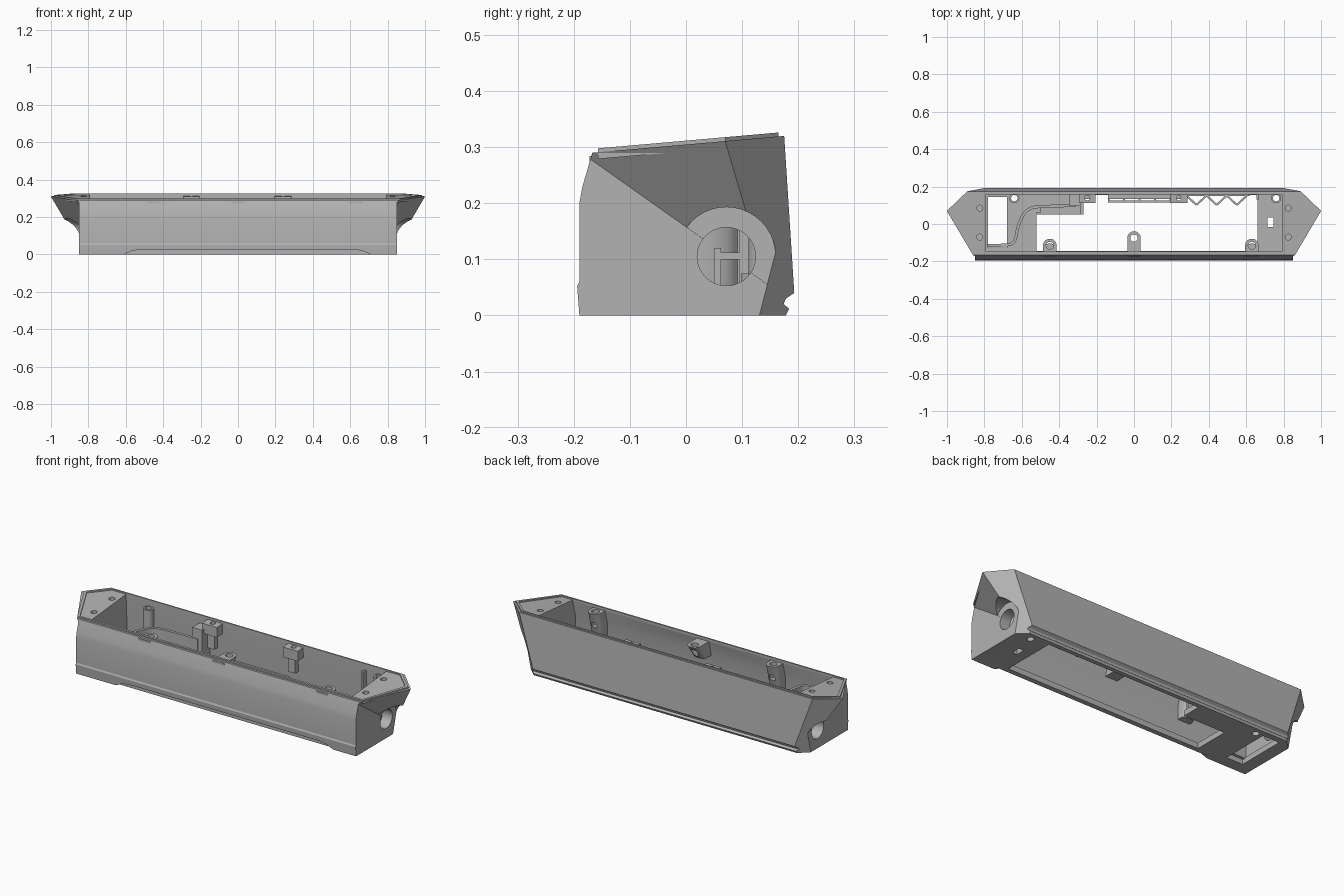
import bpy, bmesh, math
from mathutils import Vector

cube = bpy.data.objects.get("Cube")
if cube:
    bpy.data.objects.remove(cube, do_unlink=True)

GREY = (0.45, 0.45, 0.45, 1)
mat = bpy.data.materials.new("plain grey")
mat.use_nodes = True
mat.diffuse_color = GREY
mat.node_tree.nodes["Principled BSDF"].inputs["Base Color"].default_value = GREY


def finish(name, bm):
    bmesh.ops.recalc_face_normals(bm, faces=bm.faces)
    me = bpy.data.meshes.new(name)
    bm.to_mesh(me)
    bm.free()
    me.materials.append(mat)
    ob = bpy.data.objects.new(name, me)
    bpy.context.collection.objects.link(ob)
    return ob


def prism(name, pts, axis, a, b, planes=(), slope=False):
    """Extrude a 2D outline along an axis, then trim away the outside of planes."""
    place = {"x": lambda p, q, t: (t, p, q),
             "y": lambda p, q, t: (p, t, q),
             "z": lambda p, q, t: (p, q, t)}[axis]
    bm = bmesh.new()
    ends = [[bm.verts.new(place(p, q, t)) for p, q in pts] for t in (a, b)]
    n = len(pts)
    bm.faces.new(ends[0])
    bm.faces.new(ends[1][::-1])
    for i in range(n):
        j = (i + 1) % n
        bm.faces.new((ends[0][i], ends[1][i], ends[1][j], ends[0][j]))
    for normal, d in planes:
        no = Vector(normal)
        res = bmesh.ops.bisect_plane(bm, geom=bm.verts[:] + bm.edges[:] + bm.faces[:],
                                     plane_co=no * d / no.length_squared,
                                     plane_no=no, clear_outer=True)
        edges = [e for e in res["geom_cut"] if isinstance(e, bmesh.types.BMEdge)]
        bmesh.ops.contextual_create(bm, geom=edges)
    if slope:
        for v in bm.verts:
            v.co.z += 0.3046 + 0.0877 * v.co.y
    return finish(name, bm)


def box(name, x0, x1, y0, y1, z0, z1, slope=False):
    return prism(name, [(x0, y0), (x1, y0), (x1, y1), (x0, y1)], "z", z0, z1, slope=slope)


def disc(cx, cy, r, n=24):
    return [(cx + r * math.cos(2 * math.pi * i / n), cy + r * math.sin(2 * math.pi * i / n))
            for i in range(n)]


def apply_mod(ob, kind, **settings):
    bpy.ops.object.select_all(action="DESELECT")
    bpy.context.view_layer.objects.active = ob
    ob.select_set(True)
    m = ob.modifiers.new("mod", kind)
    for k, v in settings.items():
        setattr(m, k, v)
    bpy.ops.object.modifier_apply(modifier=m.name)


def combine(ob, tool, op="DIFFERENCE"):
    apply_mod(ob, "BOOLEAN", object=tool, operation=op, solver="EXACT")
    bpy.data.objects.remove(tool, do_unlink=True)


def mirrored(pts):
    return pts + [(-x, y) for x, y in reversed(pts)]


# Half of the outer shell: side profile with overhanging pointed end
under_tip = ((1, -0.527, -0.744), 0.7326)
back_corner = ((1, 1.07, -0.275), 0.99)
side = [(-0.19, 0), (-0.194, 0.052), (-0.19, 0.06), (-0.19, 0.2), (-0.185, 0.228),
        (-0.167, 0.29), (0.175, 0.32), (0.193, 0.04), (0.178, 0.03), (0.174, 0.02),
        (0.184, 0.012), (0.178, 0)]
body = prism("housing", side, "x", 0, 1.2, [back_corner])
under = prism("under_cut", [(-0.4, -0.2), (0.4, -0.2), (0.4, 0.6), (-0.4, 0.6)], "x",
              0.85, 1.5, [(tuple(-c for c in under_tip[0]), -under_tip[1])])
combine(body, under)

# Round clearance and socket in the end
combine(body, prism("clearance", disc(0.072, 0.105, 0.088, 40), "x", 0.8502, 1.3))
apply_mod(body, "MIRROR", use_clip=True)

# Raised rim on the sloping top
rim = [(0.865, -0.157), (0.985, 0.07), (0.885, 0.165)]
combine(body, prism("rim", mirrored(rim), "z", -0.012, 0.007, slope=True), "UNION")

# Main cavity and recessed end plates
cavity = [(-0.168, 0.03), (-0.168, 0.2), (-0.146, 0.285), (-0.146, 0.5),
          (0.158, 0.5), (0.158, 0.3), (0.172, 0.03)]
combine(body, prism("cavity", cavity, "x", -0.79, 0.79))
for s in (-1, 1):
    plate = [(0.78, -0.146), (0.857, -0.146), (0.967, 0.07), (0.875, 0.157), (0.78, 0.157)]
    combine(body, prism("plate_recess", [(s * x, y) for x, y in plate], "z", 0, 0.05, slope=True))
    for y in (-0.07, 0.085):
        combine(body, prism("screw_hole", disc(s * 0.825, y, 0.016, 16), "z", 0.24, 0.4))
    combine(body, prism("socket", disc(0.072, 0.105, 0.052, 40), "x", s * 0.7, s * 1.1))

# Openings through the floor
opening = [(-0.52, -0.145), (0.66, -0.145), (0.66, 0.155), (-0.27, 0.155),
           (-0.27, 0.05), (-0.52, 0.05)]
combine(body, prism("floor_opening", opening, "z", -0.1, 0.1))
combine(body, box("side_opening", -0.78, -0.68, -0.125, 0.145, -0.1, 0.1))
combine(body, box("slot", 0.715, 0.745, -0.015, 0.035, -0.1, 0.1))
for x in (-0.64, 0.76):
    combine(body, prism("floor_hole", disc(x, 0.138, 0.018, 16), "z", -0.1, 0.1))

# Long shallow arch along the front bottom edge
arch = [(-0.61, -0.1), (-0.61, 0.0), (-0.57, 0.018), (-0.53, 0.026), (0.63, 0.026),
        (0.67, 0.018), (0.71, 0.0), (0.71, -0.1)]
combine(body, prism("front_arch", arch, "y", -0.3, -0.172))

parts = [body]

# Screw posts on the front wall
for name, x, y, z0 in (("left", 0.63, -0.115, 0.13), ("right", -0.45, -0.115, 0.13),
                       ("middle", 0.0, -0.075, 0.2)):
    outline = [(x - 0.036, -0.172), (x + 0.036, -0.172)]
    outline += [(x + 0.036 * math.cos(a), y + 0.036 * math.sin(a))
                for a in [math.pi * i / 16 for i in range(17)]]
    post = prism(name + "_front_post", outline, "z", z0, 0.284)
    for v in post.data.vertices:
        if v.co.z < 0.25:
            v.co.y = -0.172 + (v.co.y + 0.172) * 0.5
    combine(post, prism("post_hole", disc(x, y, 0.02, 20), "z", 0.2, 0.4))
    parts.append(post)

# Hanging tabs on the back wall
for name, x in (("left", 0.24), ("right", -0.25)):
    tab = box(name + "_back_tab", x - 0.045, x + 0.045, 0.112, 0.162, -0.06, -0.005, slope=True)
    combine(tab, prism("tab_hole", disc(x, 0.14, 0.014, 16), "z", 0.1, 0.5))
    parts.append(tab)
    parts.append(box(name + "_tab_rib", x - 0.03, x + 0.012, 0.135, 0.17, 0.17, 0.265))

# Tall corner tubes
for name, x in (("left", 0.76), ("right", -0.64)):
    tube = prism(name + "_corner_tube", disc(x, 0.138, 0.027), "z", 0.028, 0.29)
    combine(tube, prism("tube_hole", disc(x, 0.138, 0.017, 20), "z", 0.0, 0.5))
    parts.append(tube)

# Blocks, ledge and partition
parts += [box("back_block", -0.345, -0.285, 0.095, 0.165, 0.02, 0.28),
          box("shelf_wall", -0.52, -0.285, 0.05, 0.062, 0.02, 0.12),
          box("shelf_top", -0.5, -0.285, 0.06, 0.1, 0.1, 0.112),
          box("left_rib", 0.655, 0.668, 0.13, 0.165, 0.02, 0.29),
          box("back_ledge", -0.14, 0.2, 0.135, 0.17, 0.1, 0.125)]

# Open lattice along the back of the floor opening
def bar(name, p, q, w=0.005):
    d = (Vector(q) - Vector(p)).normalized() * w
    n = Vector((-d.y, d.x))
    p, q = Vector(p), Vector(q)
    return prism(name, [tuple(p + n), tuple(p - n), tuple(q - n), tuple(q + n)], "z", 0.04, 0.075)


for y in (0.12, 0.158):
    parts.append(bar("ladder_rail", (-0.14, y), (0.2, y)))
for i in range(5):
    x = -0.135 + i * 0.0825
    parts.append(bar("ladder_rung", (x, 0.12), (x, 0.158)))
for i in range(6):
    x = 0.28 + i * 0.054
    lo, hi = (0.102, 0.152) if i % 2 else (0.152, 0.102)
    parts.append(bar("truss_bar", (x, lo), (x + 0.054, hi)))
parts.append(bar("truss_rail", (0.28, 0.155), (0.62, 0.155)))

# Curved channel wall at the right end
path = bpy.data.curves.new("channel_wall", "CURVE")
path.dimensions = "2D"
path.extrude = 0.1
spline = path.splines.new("NURBS")
route = [(-0.785, -0.115), (-0.68, -0.115), (-0.635, -0.1), (-0.62, 0.0), (-0.57, 0.09),
         (-0.45, 0.095), (-0.31, 0.1)]
spline.points.add(len(route) - 1)
for pt, (x, y) in zip(spline.points, route):
    pt.co = (x, y, 0, 1)
spline.use_endpoint_u = True
spline.order_u = 3
wall = bpy.data.objects.new("channel_wall", path)
bpy.context.collection.objects.link(wall)
wall.location.z = 0.125
bpy.ops.object.select_all(action="DESELECT")
wall.select_set(True)
bpy.context.view_layer.objects.active = wall
bpy.ops.object.convert(target="MESH")
wall = bpy.context.view_layer.objects.active
wall.data.materials.clear()
wall.data.materials.append(mat)
apply_mod(wall, "SOLIDIFY", thickness=0.016, offset=0)
parts.append(wall)

# Smooth the rounded surfaces and keep the edges sharp
bpy.ops.object.select_all(action="DESELECT")
for ob in parts:
    ob.select_set(True)
bpy.context.view_layer.objects.active = body
bpy.ops.object.shade_smooth_by_angle(angle=math.radians(25))
